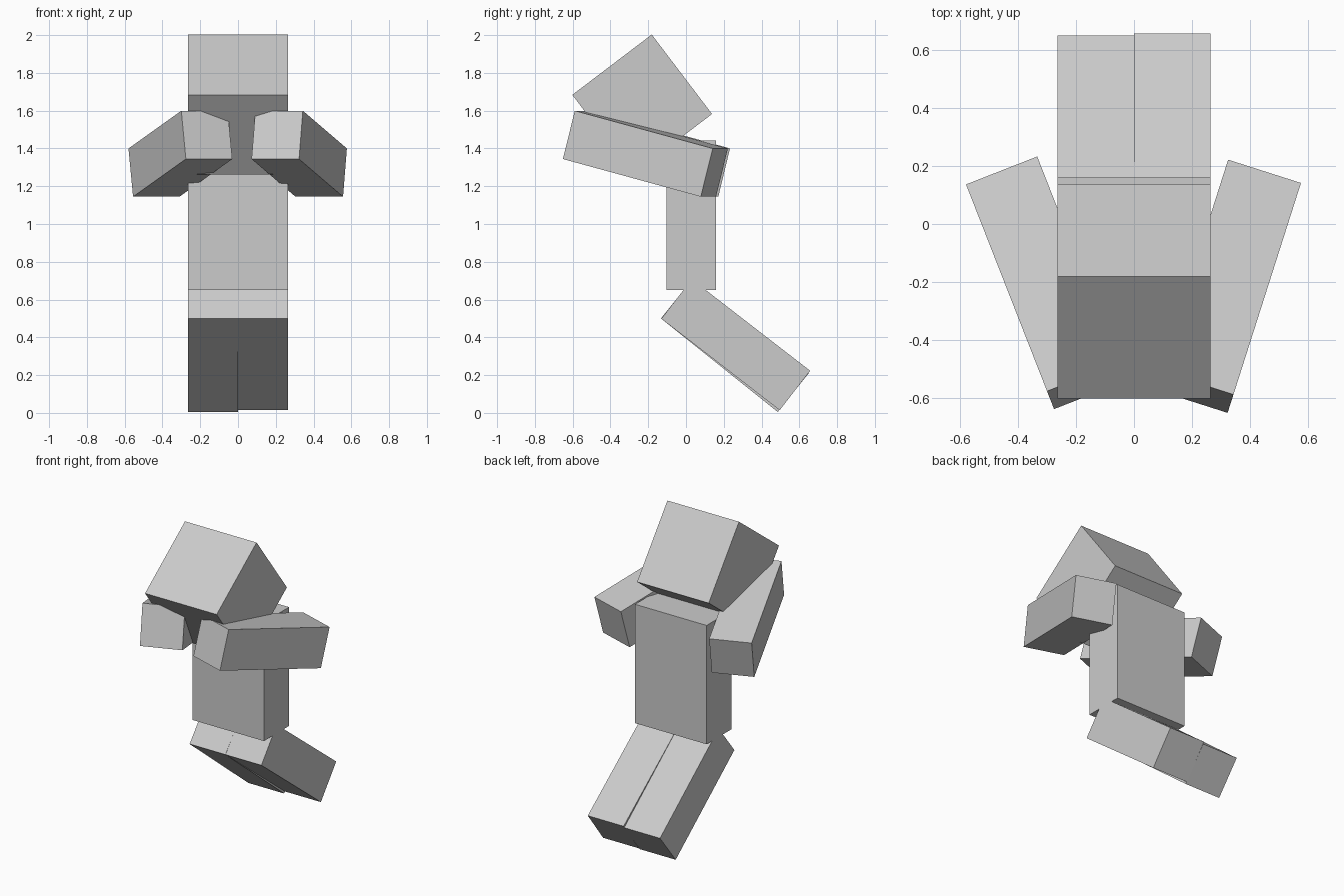
import bpy
from math import radians, sin, cos
from mathutils import Matrix, Vector

cube = bpy.data.objects.get("Cube")
if cube:
    bpy.data.objects.remove(cube, do_unlink=True)

# Single plain material
grey = bpy.data.materials.new("light_grey")
grey.use_nodes = True
grey.diffuse_color = (0.6, 0.6, 0.6, 1)
grey.node_tree.nodes["Principled BSDF"].inputs["Base Color"].default_value = grey.diffuse_color

U = 0.264          # limb thickness
LIMB = 3 * U       # limb length


def box(name, size, centre, pitch=0, yaw=0):
    """Flat-sided block, pitched about x and then turned about z (degrees)."""
    bpy.ops.mesh.primitive_cube_add(size=1)
    obj = bpy.context.object
    obj.name = obj.data.name = name
    obj.data.transform(Matrix.Diagonal((*size, 1)))
    obj.rotation_euler = (radians(pitch), 0, radians(yaw))
    obj.location = centre
    obj.data.materials.append(grey)
    return obj


# Upright body and bowed head
box("torso", (2 * U, U, LIMB), (0, 0.028, 1.046))
box("head", (2 * U, 2 * U, 2 * U), (0, -0.232, 1.633), pitch=37.2)

# Arms reaching forward and converging
box("right_arm", (U, LIMB, U), (-0.305, -0.203, 1.372), pitch=-14.6, yaw=21.4)
box("left_arm", (U, LIMB, U), (0.324, -0.215, 1.372), pitch=-14.6, yaw=-17.7)

# Legs swept back from the hips, at slightly different angles
hip = Vector((0, -0.05, 0.603))
for name, side, angle in (("right_leg", -1, 38.7), ("left_leg", 1, 37.7)):
    a = radians(angle)
    centre = hip + Vector((side * U / 2, cos(a) * LIMB / 2, -sin(a) * LIMB / 2))
    box(name, (U, LIMB, U), centre, pitch=-angle)
